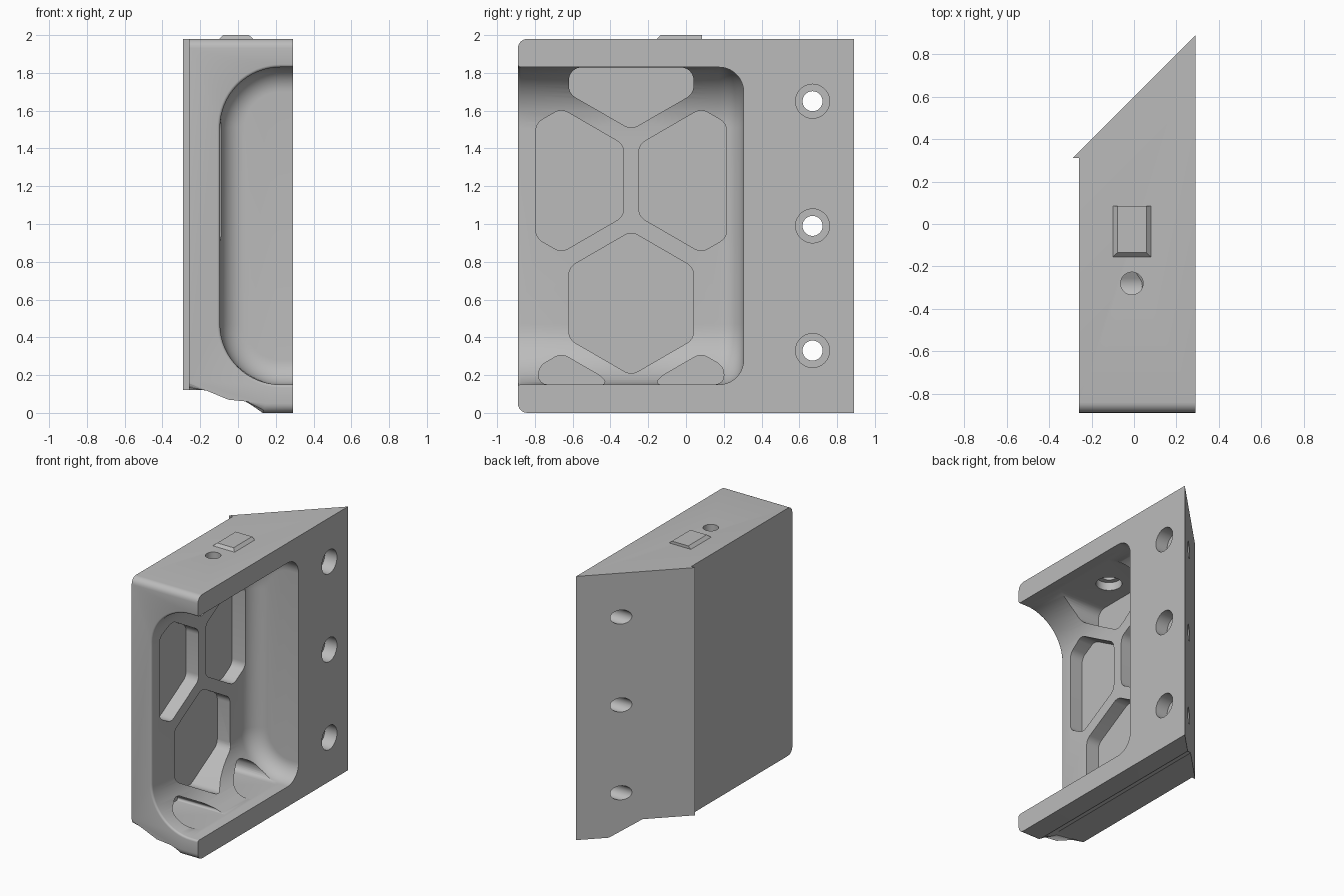
import bpy, bmesh, math
from mathutils import Vector

if "Cube" in bpy.data.objects:
    bpy.data.objects.remove(bpy.data.objects["Cube"])

grey = bpy.data.materials.new("plain grey")
grey.diffuse_color = (0.5, 0.5, 0.5, 1)
grey.use_nodes = True
grey.node_tree.nodes["Principled BSDF"].inputs["Base Color"].default_value = grey.diffuse_color


def make(name, bm):
    bmesh.ops.recalc_face_normals(bm, faces=bm.faces[:])
    me = bpy.data.meshes.new(name)
    bm.to_mesh(me)
    bm.free()
    me.materials.append(grey)
    ob = bpy.data.objects.new(name, me)
    bpy.context.collection.objects.link(ob)
    return ob


def loft(name, rings):
    """Skin closed rings of equal length and cap both ends."""
    bm = bmesh.new()
    vs = [[bm.verts.new(p) for p in r] for r in rings]
    n = len(vs[0])
    for a, b in zip(vs, vs[1:]):
        for i in range(n):
            j = (i + 1) % n
            bm.faces.new((a[i], a[j], b[j], b[i]))
    bm.faces.new(vs[0])
    bm.faces.new(vs[-1])
    return make(name, bm)


def rounded(pts, r, steps=6):
    """Replace each corner of a 2D convex polygon by an arc."""
    pts = [Vector(p) for p in pts]
    out = []
    for i, p in enumerate(pts):
        a, b = pts[i - 1] - p, pts[(i + 1) % len(pts)] - p
        half = a.angle(b) / 2
        t = min(r / math.tan(half), a.length * .48, b.length * .48)
        rad = t * math.tan(half)
        a.normalize()
        b.normalize()
        c = p + (a + b).normalized() * rad / math.sin(half)
        u, v = p + a * t - c, p + b * t - c
        ang = u.angle(v)
        for k in range(steps + 1):
            f = k / steps
            out.append(c + (u * math.sin((1 - f) * ang) + v * math.sin(f * ang)) / math.sin(ang))
    return out


def cylinder(axis, a, b, r, u, v):
    """Cutter cylinder along x or z from a to b."""
    circle = [(u + r * math.cos(t * math.tau / 48), v + r * math.sin(t * math.tau / 48)) for t in range(48)]
    if axis == "x":
        return loft("hole_cutter", [[(x, p, q) for p, q in circle] for x in (a, b)])
    return loft("hole_cutter", [[(p, q, z) for p, q in circle] for z in (a, b)])


# Bracket body: stepped profile, mitred back, rounded front edges
profile = [(-.26, .12), (-.035, .12), (.13, 0), (.29, 0), (.29, 1.98), (-.26, 1.98)]
bm = bmesh.new()
front = [bm.verts.new((x, -.89, z)) for x, z in profile]
back = [bm.verts.new((x, x + .6, z)) for x, z in profile]
for i in range(6):
    j = (i + 1) % 6
    bm.faces.new((front[i], front[j], back[j], back[i]))
bm.faces.new(front)
bm.faces.new(back)
edges = [e for e in bm.edges if all(v.co.y < -.88 for v in e.verts)
         and abs(e.verts[0].co.x - e.verts[1].co.x) > .01]
bmesh.ops.bevel(bm, geom=edges, offset=.05, segments=6, profile=.5, affect='EDGES')
body = make("bracket_body", bm)

# Large pocket, open to the side and front, with a flared rim and a filleted back
def pocket_ring(y, d):
    x0, lo, hi, r = -.095 + d, .15 + d, 1.83 - d, .32 - d
    ring = [(.45, y, lo)]
    for cz, start in ((lo + r, 1.5), (hi - r, 1.0)):
        for k in range(17):
            t = math.pi * (start - .5 * k / 16)
            ring.append((x0 + r + r * math.cos(t), y, cz + r * math.sin(t)))
    return ring + [(.45, y, hi)]

rings = [pocket_ring(-.95, -.015)]
for k in range(5):
    t = k / 4 * math.pi / 2
    rings.append(pocket_ring(-.89 + .015 * (1 - math.cos(t)), -.015 * (1 - math.sin(t))))
for k in range(11):
    t = k / 10 * math.pi / 2
    rings.append(pocket_ring(.175 + .13 * math.sin(t), .13 * (1 - math.cos(t))))
cutters = [loft("pocket_cutter", rings)]

# Honeycomb recesses in the pocket floor, mirrored about y = -0.29
middle = [(-.29, .199), (.04, .39), (.04, .77), (-.29, .961), (-.62, .77), (-.62, .39)]
top = [(-.29, 1.5), (.04, 1.69), (.04, 1.829), (-.62, 1.829), (-.62, 1.69)]
side = [(-.25, 1.04), (.08, .849), (.215, .927), (.215, 1.533), (.08, 1.611), (-.25, 1.42)]
low = [(-.17, .151), (.2, .151), (.2, .245), (.08, .315), (-.12, .2)]
cells = [middle, top]
for c in (side, low):
    cells += [c, [(-.58 - y, z) for y, z in reversed(c)]]
for c in cells:
    outline = rounded(c, .07)
    cutters.append(loft("cell_cutter", [[(x, p.x, p.y) for p in outline] for x in (-.2, .22)]))

# Counterbored bolt holes in the flange
for z in (.33, .99, 1.65):
    cutters.append(cylinder("x", -.2, .4, .053, .67, z))
    cutters.append(cylinder("x", .19, .4, .09, .67, z))

# Counterbored hole through the top wall
cutters.append(cylinder("z", 1.7, 2.1, .053, -.01, -.28))
cutters.append(cylinder("z", 1.7, 1.89, .09, -.01, -.28))

bpy.context.view_layer.objects.active = body
for c in cutters:
    m = body.modifiers.new("cut", 'BOOLEAN')
    m.operation = 'DIFFERENCE'
    m.solver = 'EXACT'
    m.object = c
    bpy.ops.object.modifier_apply(modifier=m.name)
    bpy.data.objects.remove(c)
body.select_set(True)
bpy.ops.object.shade_smooth_by_angle(angle=math.radians(28))

# Lip along the mitred edge
loft("mitre_lip", [[(-.29, .31, z), (-.26, .31, z), (-.26, .34, z)] for z in (.12, 1.98)])

# Chamfered locating key on top
loft("locating_key", [[(a, f, z), (b, f, z), (b, .085, z), (a, .085, z)]
                      for a, b, f, z in ((-.1, .08, -.155, 1.98), (-.078, .058, -.135, 2.0))])
